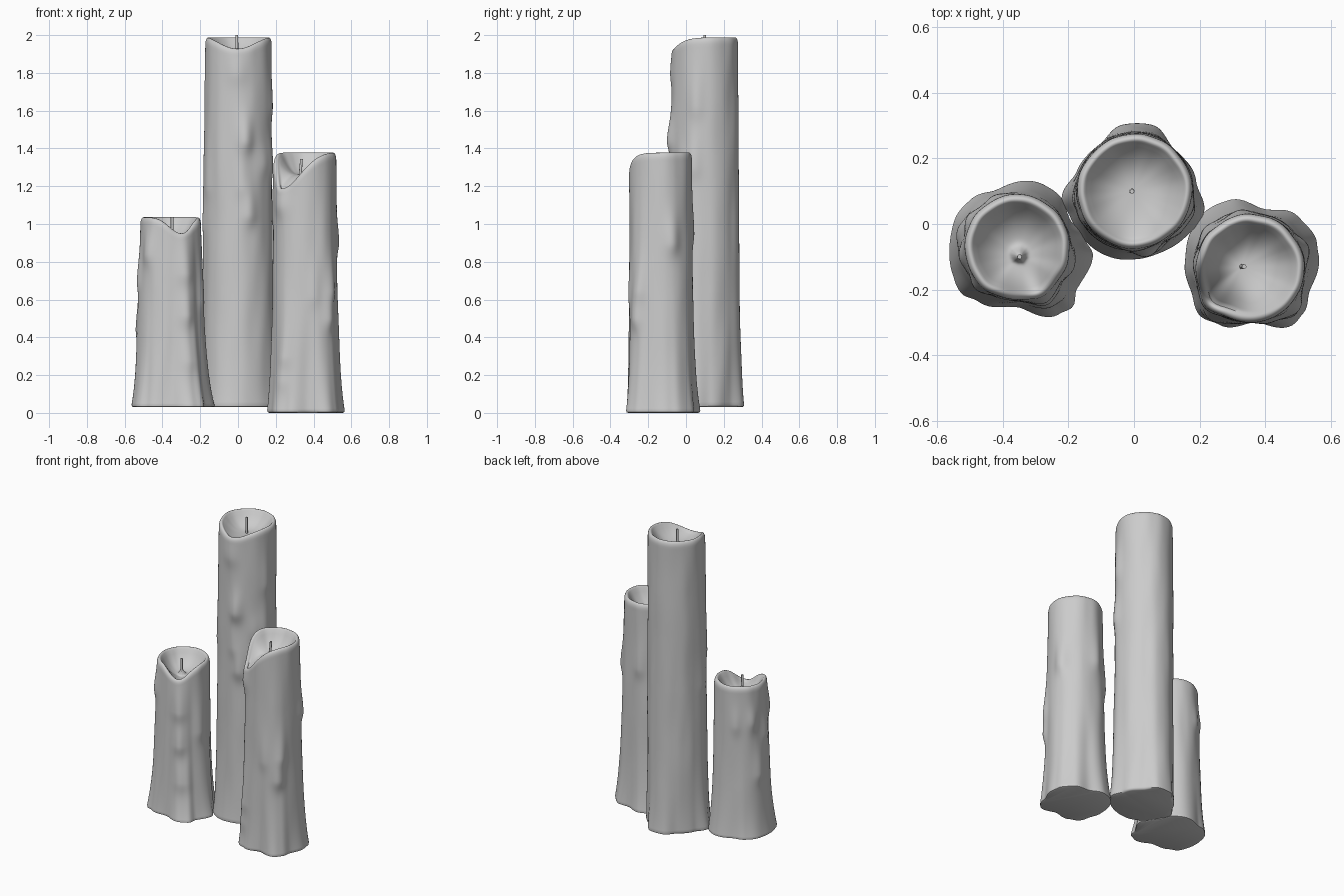
import bpy, bmesh, math
from math import sin, cos, exp, pi, radians
from mathutils import Vector, noise

if "Cube" in bpy.data.objects:
    bpy.data.objects.remove(bpy.data.objects["Cube"])

SEG, ROWS = 128, 130


def wrap(d):
    return (d + 180) % 360 - 180


def outline(points, a):
    """Closed smooth radius curve through (angle, radius) points."""
    pts = sorted((p[0] % 360, p[1]) for p in points)
    pts = [(pts[-1][0] - 360, pts[-1][1])] + pts + [(pts[0][0] + 360, pts[0][1])]
    a %= 360
    for (a0, r0), (a1, r1) in zip(pts, pts[1:]):
        if a0 <= a <= a1:
            u = (a - a0) / (a1 - a0)
            return r0 + (r1 - r0) * (1 - cos(pi * u)) / 2


def candle(name, center, z0, top, rim_r, floor, dip, base, drips, cone=0.0, wick=None):
    cx, cy = center
    dip_a, dip_amp, sig_minus, sig_plus = dip

    def rim_z(a):
        d = wrap(a - dip_a)
        return top - dip_amp * exp(-0.5 * (d / (sig_plus if d > 0 else sig_minus)) ** 2)

    def radius(a, z):
        t = max(0, min(1, (z - z0) / (top - z0)))
        w = 0.38 * (1 - t) + 0.62 * exp(-(z - z0) / 0.2)
        r = rim_r + (outline(base, a) - rim_r) * min(1, w)
        # wax runs: thick rounded lower end, long fading trail above
        for da, dz, length, width, h in drips:
            d, v = wrap(a - da) / width, z - dz
            v /= length if v > 0 else 0.045
            r += h * exp(-0.5 * (d * d + v * v))
        p = Vector((cos(radians(a)) * 2.5, sin(radians(a)) * 2.5, z * 3 + cx * 20))
        return r + 0.004 * noise.noise(p)

    bm = bmesh.new()
    rings = []

    def ring(fn):
        row = []
        for i in range(SEG):
            a = 360 * i / SEG
            r, z = fn(a)
            row.append(bm.verts.new((cx + r * cos(radians(a)), cy + r * sin(radians(a)), z)))
        rings.append(row)

    # underside edge and outer wall
    ring(lambda a: (radius(a, z0) - 0.014, z0))
    ring(lambda a: (radius(a, z0) - 0.004, z0 + 0.004))
    for k in range(ROWS + 1):
        t = k / ROWS

        def wall(a):
            z = z0 + 0.014 + (rim_z(a) - 0.035 - z0 - 0.014) * t
            return radius(a, z), z
        ring(wall)
    # rounded lip
    for k in range(1, 8):
        f = pi * k / 8 * 0.85

        def lip(a):
            zr = rim_z(a)
            return radius(a, zr - 0.035) - 0.016 * (1 - cos(f)), zr - 0.035 + 0.035 * sin(f)
        ring(lip)
    # melted bowl
    for k in range(1, 25):
        s = 1 - k / 25

        def bowl(a):
            zr = rim_z(a)
            r0 = radius(a, zr - 0.035) - 0.030
            z = floor + (zr - 0.012 - floor) * s ** 2.6
            return r0 * s, z + cone * exp(-(s / 0.14) ** 2)
        ring(bowl)

    for lo, hi in zip(rings, rings[1:]):
        for i in range(SEG):
            j = (i + 1) % SEG
            bm.faces.new((lo[i], lo[j], hi[j], hi[i]))
    bm.faces.new(rings[0][::-1])
    tip = bm.verts.new((cx, cy, floor + cone))
    for i in range(SEG):
        bm.faces.new((rings[-1][i], rings[-1][(i + 1) % SEG], tip))
    # shift the bowl's centre toward the wick
    wx, wy, wz, lean = wick
    for n, row in enumerate(rings[-24:]):
        u = ((n + 1) / 25) ** 1.5
        for v in row:
            v.co.x += (wx - cx) * u
            v.co.y += (wy - cy) * u
    tip.co.x, tip.co.y = wx, wy
    finish(bm, name + "_candle", 50)

    # wick
    bm = bmesh.new()
    zb = floor + cone - 0.02
    bmesh.ops.create_cone(bm, cap_ends=True, segments=12, radius1=0.008,
                          radius2=0.007, depth=wz - zb)
    for v in bm.verts:
        f = v.co.z / (wz - zb) + 0.5
        v.co += Vector((wx + lean * f, wy, (wz + zb) / 2))
    finish(bm, name + "_wick", 40)


def finish(bm, name, angle):
    bmesh.ops.recalc_face_normals(bm, faces=bm.faces)
    me = bpy.data.meshes.new(name)
    bm.to_mesh(me)
    bm.free()
    ob = bpy.data.objects.new(name, me)
    bpy.context.collection.objects.link(ob)
    bpy.ops.object.select_all(action='DESELECT')
    bpy.context.view_layer.objects.active = ob
    ob.select_set(True)
    bpy.ops.object.shade_smooth_by_angle(angle=radians(angle))


# drips: (angle, height, trail length, angular width, bulge)
candle("tall", (0.002, 0.10), 0.03, 1.988, 0.174, 1.895, (-92, 0.06, 32, 32),
       [(-18, .222), (-63, .205), (-86, .208), (-121, .218), (-159, .215), (-173, .228),
        (161, .187), (127, .178), (100, .208), (75, .210), (48, .176), (9, .190)],
       [(-78, 1.44, .09, 9, .024), (-72, 1.05, .12, 9, .020), (-85, 1.2, .15, 8, .010),
        (-15, 1.62, .12, 9, .010), (-20, 1.3, .10, 9, .012), (-150, 1.2, .2, 9, .008),
        (-170, 1.0, .2, 10, .008), (-92, 1.80, .07, 12, .010), (-40, 1.32, .07, 8, .010)],
       wick=(-0.006, 0.10, 2.0, 0.0))

candle("short", (-0.357, -0.07), 0.03, 1.036, 0.160, 0.925, (-68, 0.085, 24, 24),
       [(-7, .238), (-35, .226), (-48, .255), (-58, .247), (-90, .185), (-126, .206),
        (-140, .222), (-158, .216), (180, .210), (155, .210), (133, .205), (110, .187),
        (73, .208), (55, .206), (27, .182), (8, .210)],
       [(-64, .74, .12, 10, .016), (-62, .52, .12, 9, .018), (-58, .28, .10, 10, .012),
        (-135, .84, .08, 9, .014), (-170, .70, .10, 9, .012), (150, .80, .06, 8, .012),
        (115, .78, .08, 8, .010), (165, .45, .12, 9, .014), (-20, .6, .15, 9, .010)],
       cone=0.045, wick=(-0.349, -0.10, 1.037, 0.0))

candle("medium", (0.354, -0.135), 0.0, 1.378, 0.164, 1.262, (-138, 0.19, 24, 38),
       [(177, .200), (149, .214), (130, .222), (107, .220), (76, .186), (48, .217),
        (27, .224), (13, .215), (-21, .196), (-40, .214), (-52, .220), (-85, .165),
        (-118, .198), (-136, .212), (-159, .196)],
       [(-138, 1.10, .06, 12, .014), (-45, .50, .12, 8, .020), (-75, .62, .12, 8, .008),
        (20, .90, .10, 9, .018), (-38, .65, .12, 8, .012), (-125, .30, .15, 8, .014),
        (-128, .17, .08, 8, .010), (175, 1.05, .12, 9, .010), (100, .95, .12, 9, .012),
        (140, .80, .14, 9, .012)],
       wick=(0.328, -0.13, 1.345, 0.008))
